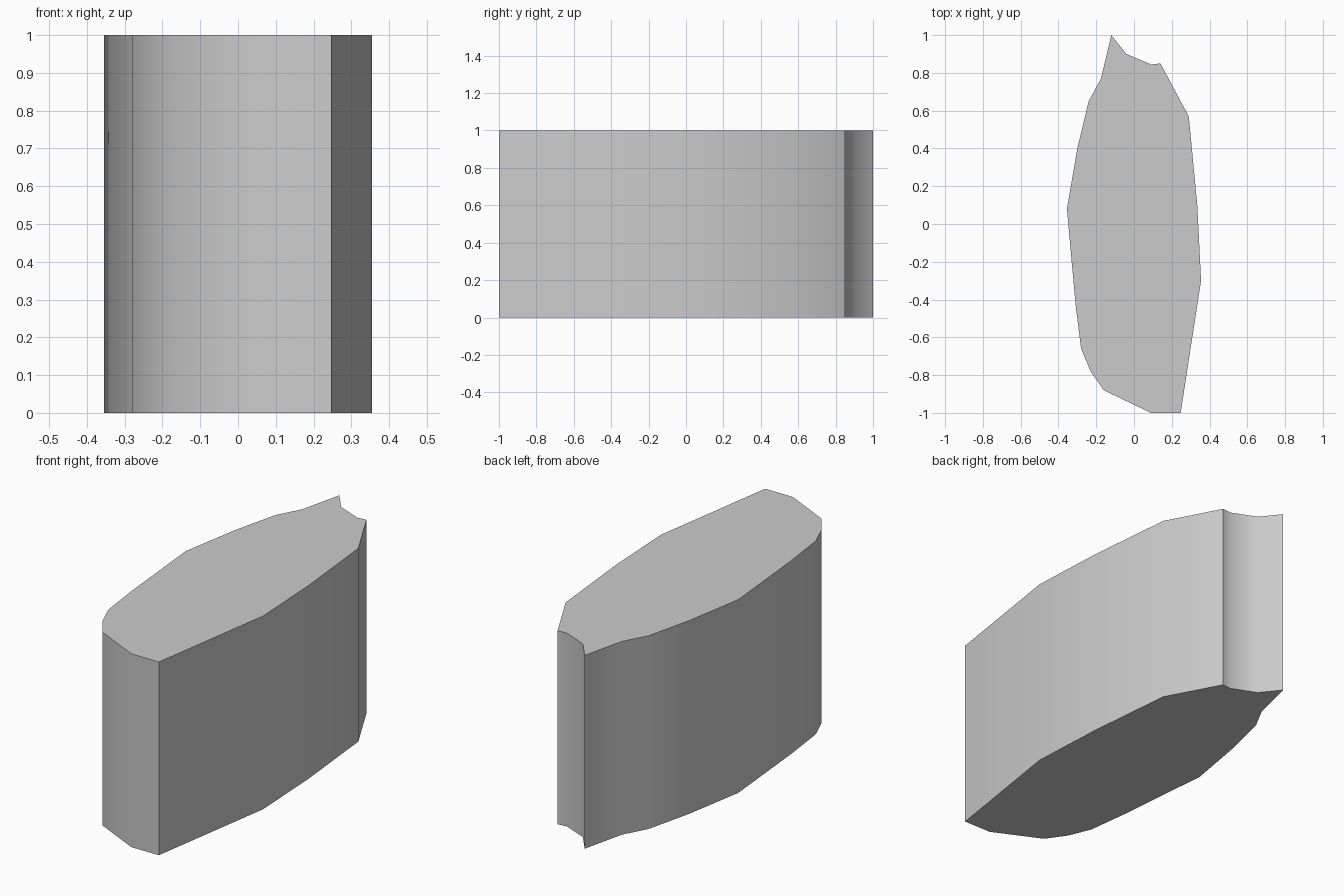
import bpy
import bmesh
import math

cube = bpy.data.objects.get("Cube")
if cube:
    bpy.data.objects.remove(cube, do_unlink=True)

HEIGHT = 1.0

# Outline of the slab, clockwise from the back tip
outline = [
    (-0.12, 1.0), (-0.04, 0.90), (0.09, 0.845), (0.14, 0.85),
    (0.29, 0.57), (0.335, 0.10), (0.355, -0.30), (0.247, -1.0),
    (0.09, -1.0), (-0.16, -0.88), (-0.23, -0.78), (-0.28, -0.66),
    (-0.31, -0.42), (-0.355, 0.08), (-0.30, 0.40), (-0.24, 0.65),
    (-0.175, 0.77),
]

# Plain grey stone
grey = bpy.data.materials.new("plain_grey")
grey.use_nodes = True
colour = (0.6, 0.6, 0.6, 1.0)
grey.diffuse_color = colour
grey.node_tree.nodes["Principled BSDF"].inputs["Base Color"].default_value = colour

# Extrude the outline straight up into a closed block
bm = bmesh.new()
base = bm.faces.new([bm.verts.new((x, y, 0.0)) for x, y in outline])
top = bmesh.ops.extrude_face_region(bm, geom=[base], use_keep_orig=True)
top_verts = [v for v in top["geom"] if isinstance(v, bmesh.types.BMVert)]
bmesh.ops.translate(bm, verts=top_verts, vec=(0.0, 0.0, HEIGHT))
bmesh.ops.recalc_face_normals(bm, faces=bm.faces)

mesh = bpy.data.meshes.new("stone_slab")
bm.to_mesh(mesh)
bm.free()
mesh.materials.append(grey)
slab = bpy.data.objects.new("stone_slab", mesh)
bpy.context.collection.objects.link(slab)

# Rounded sides, crisp corners and rims
bpy.ops.object.select_all(action="DESELECT")
slab.select_set(True)
bpy.context.view_layer.objects.active = slab
bpy.ops.object.shade_smooth_by_angle(angle=math.radians(40))
